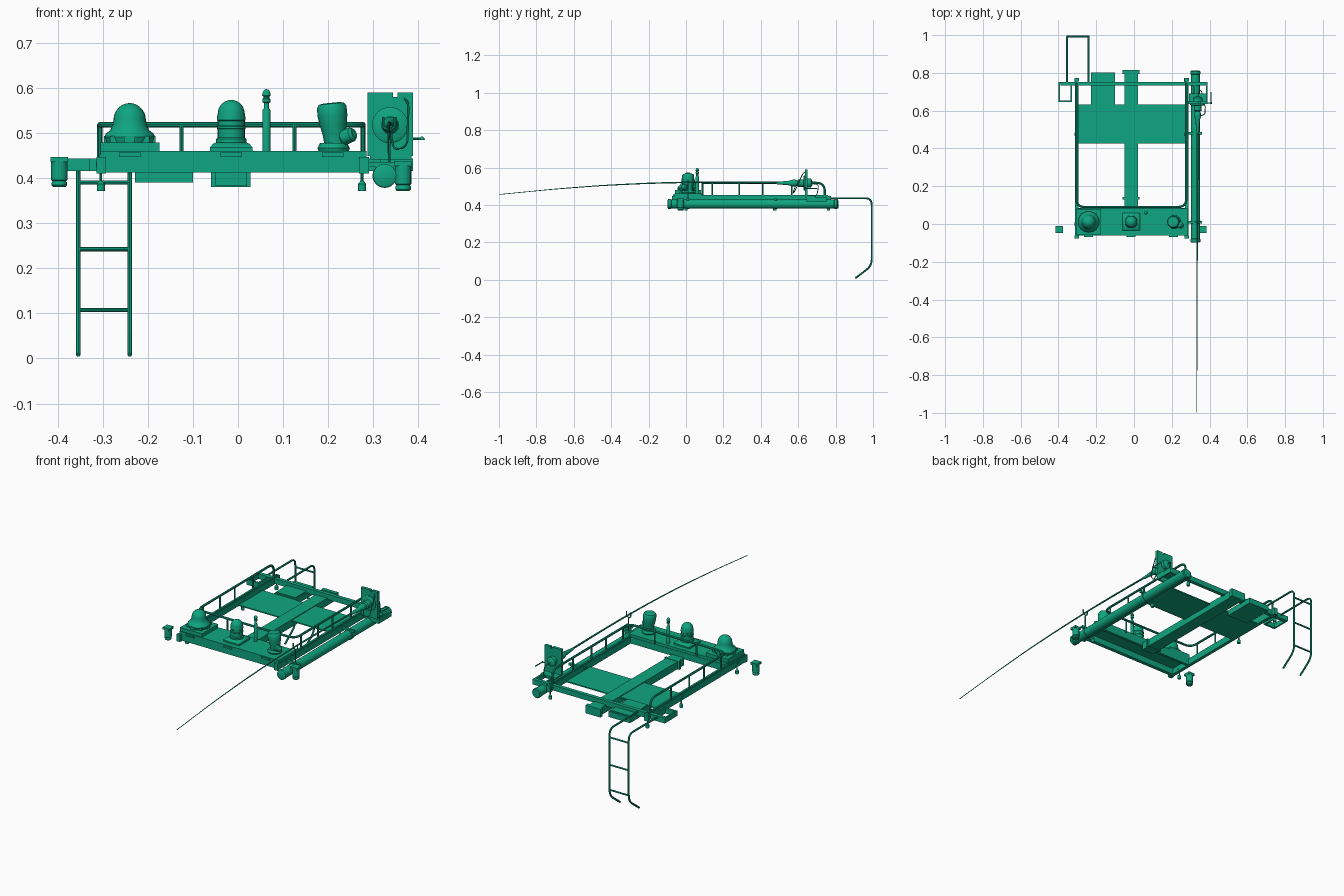
import bpy, math
from mathutils import Vector

cube = bpy.data.objects.get("Cube")
if cube:
    bpy.data.objects.remove(cube, do_unlink=True)

green = bpy.data.materials.new("sea_green")
green.use_nodes = True
green.diffuse_color = (0.005, 0.38, 0.22, 1)
green.node_tree.nodes["Principled BSDF"].inputs["Base Color"].default_value = (0.005, 0.38, 0.22, 1)


def add(name, mesh, loc=(0, 0, 0), smooth=False):
    mesh.materials.clear()
    mesh.materials.append(green)
    ob = bpy.data.objects.new(name, mesh)
    ob.location = loc
    bpy.context.collection.objects.link(ob)
    if smooth:
        bpy.ops.object.select_all(action='DESELECT')
        ob.select_set(True)
        bpy.context.view_layer.objects.active = ob
        bpy.ops.object.shade_smooth_by_angle(angle=math.radians(35))
    return ob


def box(name, xs, ys, zs):
    mesh = bpy.data.meshes.new(name)
    verts = [(x, y, z) for x in xs for y in ys for z in zs]
    faces = [(0, 1, 3, 2), (4, 6, 7, 5), (0, 4, 5, 1), (2, 3, 7, 6), (0, 2, 6, 4), (1, 5, 7, 3)]
    mesh.from_pydata(verts, [], faces)
    return add(name, mesh)


def lathe(name, profile, loc, sides=24, rot=(0, 0, 0)):
    """Revolve (radius, height) pairs about z and cap both ends."""
    verts, faces = [], []
    for r, z in profile:
        for i in range(sides):
            a = math.tau * i / sides
            verts.append((r * math.cos(a), r * math.sin(a), z))
    for k in range(len(profile) - 1):
        for i in range(sides):
            j = (i + 1) % sides
            faces.append((k * sides + i, k * sides + j, (k + 1) * sides + j, (k + 1) * sides + i))
    faces.append(tuple(reversed(range(sides))))
    faces.append(tuple(range((len(profile) - 1) * sides, len(profile) * sides)))
    mesh = bpy.data.meshes.new(name)
    mesh.from_pydata(verts, [], faces)
    ob = add(name, mesh, loc, True)
    ob.rotation_euler = rot
    return ob


def dome(r, z0, z1, steps=7):
    return [(max(r * math.cos(t), 0.0008), z0 + (z1 - z0) * math.sin(t))
            for t in (math.pi / 2 * k / steps for k in range(steps + 1))]


def tube(name, points, r, bend=0.0, taper=None):
    """Sweep a round section along a path whose corners are rounded by bend."""
    pts = [Vector(p) for p in points]
    path = [pts[0]]
    for a, b, c in zip(pts, pts[1:], pts[2:]):
        if bend:
            p, q = b + (a - b).normalized() * bend, b + (c - b).normalized() * bend
            for k in range(7):
                t = k / 6
                path.append(p * (1 - t) ** 2 + b * 2 * t * (1 - t) + q * t * t)
        else:
            path.append(b)
    path.append(pts[-1])
    curve = bpy.data.curves.new(name, 'CURVE')
    curve.dimensions = '3D'
    curve.bevel_depth = r
    curve.bevel_resolution = 2
    curve.use_fill_caps = True
    spline = curve.splines.new('POLY')
    spline.points.add(len(path) - 1)
    for i, p in enumerate(path):
        spline.points[i].co = (*p, 1)
        if taper:
            spline.points[i].radius = 1 + (taper - 1) * i / (len(path) - 1)
    helper = bpy.data.objects.new(name + "_path", curve)
    bpy.context.collection.objects.link(helper)
    bpy.context.view_layer.update()
    mesh = bpy.data.meshes.new_from_object(helper.evaluated_get(bpy.context.evaluated_depsgraph_get()))
    bpy.data.objects.remove(helper, do_unlink=True)
    return add(name, mesh, smooth=True)


# Main frame
for side, x in (("right", -0.303), ("left", 0.279)):
    box(side + "_side_beam", (x - .009, x + .009), (-.07, .77), (.412, .445))
    box(side + "_side_beam_cap", (x - .005, x + .005), (-.06, .76), (.445, .452))
    for i, y in enumerate((-.068, .766)):
        box(f"{side}_beam_end_{i}", (x - .011, x + .011), (y - .008, y + .008), (.41, .447))
box("rear_beam", (-.39, .385), (.732, .752), (.415, .443))
box("front_beam", (-.31, .286), (-.06, -.04), (.412, .446))
box("front_inner_beam", (-.305, .281), (.07, .085), (.412, .446))

# Front equipment deck and floor panels
box("front_deck", (-.305, .285), (-.062, .083), (.445, .46))
for i, x in enumerate((-.24, -.015, .21)):
    box(f"deck_clip_{i}", (x - .024, x + .024), (-.069, -.06), (.447, .456))
box("cross_panel", (-.298, .275), (.427, .632), (.412, .418))
box("centre_beam", (-.05, .02), (.09, .81), (.382, .422))
box("centre_beam_rear_flange", (-.06, .028), (.795, .815), (.38, .424))
box("centre_beam_front_flange", (-.06, .028), (.13, .143), (.38, .424))
box("rear_box", (-.228, -.1), (.632, .803), (.39, .42))
box("rear_box_lid", (-.222, -.106), (.64, .797), (.42, .426))

# Corner lamp brackets at the rear
for side, x0, x1 in (("right", -.4, -.328), ("left", .315, .388)):
    box(side + "_bracket_front", (x0, x1), (.645, .655), (.415, .443))
    box(side + "_bracket_back", (x0, x1), (.74, .752), (.415, .443))
    for i, x in enumerate((x0, x1 - .008)):
        box(f"{side}_bracket_side_{i}", (x, x + .008), (.65, .75), (.415, .443))

# Front lamps
for side, x, z in (("right", -.396, .38), ("left", .366, .371)):
    box(side + "_lamp_cap", (x - .019, x + .019), (-.048, -.01), (z + .055, z + .067))
    lathe(side + "_lamp", [(.014, 0), (.017, .004), (.017, .01), (.015, .013), (.018, .016), (.018, .058)],
          (x, -.029, z), 20)

# Clamp feet below the side beams
for side, x in (("right", -.304), ("left", .275)):
    for i, y in enumerate((0, .475, .762)):
        tube(f"{side}_clamp_rod_{i}", [(x, y, .43), (x, y, .39)], .003)
        lathe(f"{side}_clamp_foot_{i}", [(.009, 0), (.009, .016), (.004, .022)], (x, y, .371), 12)
        box(f"{side}_clamp_plate_{i}", (x - .011, x + .011), (y - .01, y + .01), (.425, .435))

# Guard rail: two sides and the front in one bent tube, with posts
RX, LX, RAIL = -.306, .277, .518
tube("guard_rail", [(RX, .742, .44), (RX, .742, RAIL), (RX, .09, RAIL), (LX, .09, RAIL),
                    (LX, .742, RAIL), (LX, .742, .44)], .006, .045)
for i, x in enumerate((-.125, .125)):
    tube(f"front_post_{i}", [(x, .088, .45), (x, .088, RAIL)], .0045)
for side, x in (("right", RX), ("left", LX)):
    for i, y in enumerate((.14, .285, .41, .565)):
        tube(f"{side}_post_{i}", [(x, y, .44), (x, y, RAIL)], .0045)

# Ladder
for i, x in enumerate((-.354, -.24)):
    tube(f"ladder_rail_{i}", [(x, .74, .436), (x, .993, .436), (x, .993, .075), (x, .905, .008)], .005, .035)
for i, z in enumerate((.39, .242, .107)):
    tube(f"ladder_rung_{i}", [(-.354, .993, z), (-.24, .993, z)], .0045)

# Large flared dome with its footing
box("large_dome_base", (-.305, -.174), (-.058, .08), (.46, .479))
for i in range(8):
    a = math.tau * i / 8
    x, y = -.24 + .046 * math.cos(a), .011 + .046 * math.sin(a)
    box(f"large_dome_lug_{i}", (x - .011, x + .011), (y - .011, y + .011), (.479, .493))
lathe("large_dome", [(.052, .479), (.056, .491), (.053, .498), (.043, .506), (.038, .518)]
      + dome(.036, .528, .566), (-.24, .011, 0))

# Middle ribbed dome
lathe("middle_dome_base", [(.066, .458), (.066, .468), (.057, .476), (.045, .479)],
      (-.015, .011, 0), 4, (0, 0, math.pi / 4))
lathe("middle_dome", [(.034, .478), (.034, .486), (.03, .49), (.03, .508), (.032, .51), (.032, .514),
                      (.03, .516), (.03, .526), (.032, .528), (.032, .532)]
      + dome(.03, .542, .573), (-.015, .011, 0))

# Short mast
lathe("mast", [(.009, .46), (.009, .55), (.0055, .555), (.0055, .566), (.009, .568), (.009, .575), (.007, .577),
               (.007, .58)] + dome(.0095, .583, .597, 4), (.063, .06, 0), 12)

# Draped camera head
lathe("camera_base", [(.034, .46), (.036, .466), (.03, .478)], (.212, .011, 0), 16)
lathe("camera_head", [(.024, 0), (.026, .025), (.03, .045), (.033, .065), (.033, .084), (.028, .092), (.018, .094)],
      (.216, .011, .473), 16, (0, -.1, 0))
lathe("camera_lens", [(.01, 0), (.017, .008), (.016, .03), (.011, .036)], (.228, .003, .487), 12, (.5, 1.2, 0))

# Storage tube along the left side
quarter = (-math.pi / 2, 0, 0)
lathe("storage_tube", [(.024, -.09), (.024, .805)], (.325, 0, .405), 24, quarter)
for i, y in enumerate((-.098, .79)):
    lathe(f"storage_tube_cap_{i}", [(.02, 0), (.026, .003), (.026, .018), (.022, .022)], (.325, y, .405), 24, quarter)
for i, y in enumerate((.01, .48)):
    lathe(f"tube_strap_{i}", [(.027, -.008), (.027, .008)], (.325, y, .405), 24, quarter)
    box(f"tube_bracket_{i}", (.28, .36), (y - .007, y + .007), (.424, .435))

# Whip aerial, held by a hook at the front
tube("aerial", [(.337, .6, .517), (.336, .3, .521), (.335, .05, .522), (.334, -.2, .516), (.334, -.45, .504),
                (.333, -.7, .485), (.333, -.997, .456)], .005, .08, .35)
tube("aerial_hook", [(.335, .01, .43), (.335, .01, .505), (.322, .01, .512), (.322, .01, .535)], .003, .006)
tube("aerial_hook_arm", [(.335, .01, .505), (.348, .01, .512), (.348, .01, .535)], .003, .006)

# Aerial mount: notched plate, insulator, handle and cables
box("mount_plate", (.287, .388), (.635, .65), (.449, .58))
for i, xs in enumerate(((.287, .343), (.353, .388))):
    box(f"mount_plate_top_{i}", xs, (.635, .65), (.58, .589))
box("mount_foot", (.292, .384), (.635, .69), (.441, .451))
lathe("mount_disc", [(.04, 0), (.04, .006), (.033, .01)], (.337, .637, .517), 28, (math.pi / 2, 0, 0))
lathe("aerial_insulator", [(.02, 0), (.02, .03), (.013, .035), (.018, .045), (.018, .06), (.012, .08), (.006, .15)],
      (.337, .63, .517), 16, (math.pi / 2, 0, 0))
lathe("rear_boss", [(.025, 0), (.025, .018), (.012, .025)], (.337, .65, .517), 16, quarter)
tube("mount_handle", [(.385, .64, .487), (.408, .64, .487), (.408, .7, .487)], .003, .006)
lathe("handle_knob", dome(.006, 0, .008, 4), (.408, .64, .484), 12)
tube("front_cable", [(.337, .59, .515), (.345, .57, .46), (.375, .58, .47), (.378, .625, .57),
                     (.37, .635, .575)], .0025, .018)
tube("rear_cable", [(.337, .665, .515), (.345, .71, .51), (.36, .7, .45), (.36, .68, .44)], .0025, .018)
